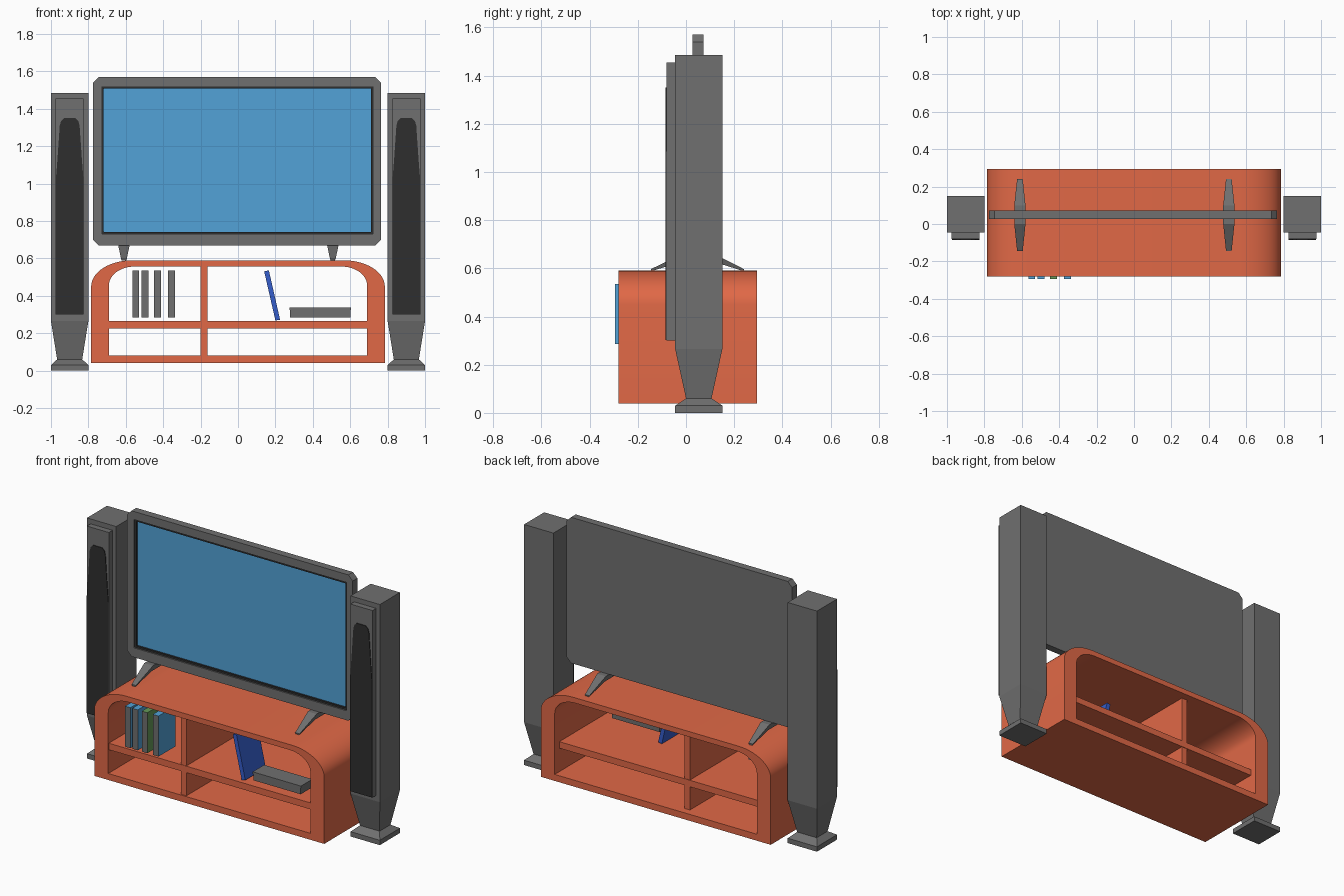
import bpy, bmesh, math

if "Cube" in bpy.data.objects:
    bpy.data.objects.remove(bpy.data.objects["Cube"])


def material(name, rgb):
    m = bpy.data.materials.new(name)
    m.diffuse_color = (*rgb, 1)
    m.use_nodes = True
    m.node_tree.nodes["Principled BSDF"].inputs["Base Color"].default_value = m.diffuse_color
    return m


ORANGE = material("orange wood", (0.75, 0.14, 0.062))
GRAY = material("gray plastic", (0.16, 0.16, 0.16))
DARK = material("dark grille", (0.028, 0.028, 0.028))
SCREEN = material("screen blue", (0.085, 0.36, 0.68))
BLUE = material("deep blue", (0.035, 0.11, 0.6))
GREEN = material("book green", (0.13, 0.32, 0.1))


def finish(name, bm, mats, smooth=False, rule=None):
    bmesh.ops.recalc_face_normals(bm, faces=bm.faces)
    bm.normal_update()
    if rule:
        for f in bm.faces:
            f.material_index = rule(f)
    me = bpy.data.meshes.new(name)
    bm.to_mesh(me)
    bm.free()
    for m in mats:
        me.materials.append(m)
    ob = bpy.data.objects.new(name, me)
    bpy.context.collection.objects.link(ob)
    if smooth:
        bpy.ops.object.select_all(action='DESELECT')
        ob.select_set(True)
        bpy.context.view_layer.objects.active = ob
        bpy.ops.object.shade_smooth_by_angle(angle=math.radians(35))
    return ob


def loft(name, sections, mats, rule=None):
    """Skin a row of closed cross-sections and cap both ends."""
    bm = bmesh.new()
    rows = [[bm.verts.new(p) for p in s] for s in sections]
    n = len(rows[0])
    for a, b in zip(rows, rows[1:]):
        for i in range(n):
            j = (i + 1) % n
            bm.faces.new((a[i], a[j], b[j], b[i]))
    bm.faces.new(rows[0])
    bm.faces.new(rows[-1])
    return finish(name, bm, mats, rule=rule)


def prism(name, pts, y0, y1, mats, rule=None):
    return loft(name, [[(x, y, z) for x, z in pts] for y in (y0, y1)], mats, rule)


def box(name, x0, x1, y0, y1, z0, z1, mats, rule=None):
    return prism(name, [(x0, z0), (x1, z0), (x1, z1), (x0, z1)], y0, y1, mats, rule)


def ring(name, outer, inner, y0, y1, mat, smooth=False):
    """Frame between two xz outlines with equal point counts."""
    bm = bmesh.new()
    rows = [[bm.verts.new((x, y, z)) for x, z in o]
            for o, y in ((outer, y0), (outer, y1), (inner, y1), (inner, y0))]
    n = len(outer)
    for k in range(4):
        a, b = rows[k], rows[(k + 1) % 4]
        for i in range(n):
            j = (i + 1) % n
            bm.faces.new((a[i], a[j], b[j], b[i]))
    return finish(name, bm, [mat], smooth)


def arch(hw, z0, z1, rx, rz, n=14):
    pts = [(-hw, z0), (hw, z0)]
    arc = [(math.cos(t * math.pi / 2 / n), math.sin(t * math.pi / 2 / n)) for t in range(n + 1)]
    pts += [(hw - rx + rx * c, z1 - rz + rz * s) for c, s in arc]
    pts += [(-(hw - rx + rx * c), z1 - rz + rz * s) for c, s in reversed(arc)]
    return pts


def chamfered(x0, x1, z0, z1, c):
    return [(x0 + c, z0), (x1 - c, z0), (x1, z0 + c), (x1, z1 - c),
            (x1 - c, z1), (x0 + c, z1), (x0, z1 - c), (x0, z0 + c)]


# Cabinet: arched shell, shelf and divider
ring("cabinet_shell", arch(0.785, 0.04, 0.59, 0.22, 0.14),
     arch(0.69, 0.08, 0.557, 0.14, 0.1), -0.28, 0.295, ORANGE, True)
box("cabinet_shelf", -0.69, 0.69, -0.275, 0.25, 0.225, 0.265, [ORANGE])
box("cabinet_divider", -0.2, -0.162, -0.272, 0.247, 0.08, 0.557, [ORANGE])

# Row of books: gray spine, coloured covers
spine = lambda f: 1 if f.normal.y < -0.5 else 0
for i, (x0, x1, m) in enumerate([(-0.565, -0.528, SCREEN), (-0.515, -0.478, SCREEN),
                                 (-0.45, -0.412, GREEN), (-0.375, -0.336, SCREEN)]):
    box(f"book_{i + 1}", x0, x1, -0.295, -0.13, 0.285, 0.535, [m, GRAY], spine)
prism("leaning_book", [(0.2, 0.268), (0.225, 0.272), (0.165, 0.536), (0.14, 0.531)],
      -0.25, -0.05, [BLUE])

# Media player box
box("player_body", 0.278, 0.602, -0.248, -0.14, 0.285, 0.325, [GRAY])
box("player_lid", 0.275, 0.605, -0.25, -0.138, 0.325, 0.337, [GRAY])

# Television: bezel, dark inner trim, screen, back
opening = chamfered(-0.73, 0.724, 0.728, 1.52, 0.003)
ring("tv_bezel", chamfered(-0.775, 0.765, 0.67, 1.57, 0.03), opening, 0.026, 0.072, GRAY)
ring("tv_trim", opening, chamfered(-0.718, 0.712, 0.74, 1.508, 0.003), 0.034, 0.056, DARK)
box("tv_screen", -0.72, 0.714, 0.046, 0.052, 0.738, 1.51, [SCREEN])
box("tv_back", -0.73, 0.724, 0.052, 0.072, 0.728, 1.52, [GRAY])

# Television feet: spindle shaped inverted V
for side, cx in (("left", -0.61), ("right", 0.507)):
    secs = []
    for y, w, zb, zt in ((-0.145, 0.015, 0.588, 0.597), (0.0, 0.03, 0.632, 0.668),
                         (0.1, 0.03, 0.632, 0.668), (0.24, 0.015, 0.588, 0.597)):
        secs.append([(cx - w * 0.7, y, zb), (cx + w * 0.7, y, zb),
                     (cx + w, y, zt), (cx - w, y, zt)])
    loft(f"tv_foot_{side}", secs, [GRAY])

# Tower speakers: tapered body, front plate, rounded grille
for side, cx in (("left", -0.9), ("right", 0.9)):
    secs = []
    for z, hx, hy in ((0, 0.1, 0.098), (0.03, 0.1, 0.098), (0.06, 0.067, 0.053),
                      (0.265, 0.1, 0.098), (1.485, 0.1, 0.098)):
        secs.append([(cx + a * hx, 0.053 + b * hy, z)
                     for a, b in ((-1, -1), (1, -1), (1, 1), (-1, 1))])
    loft(f"speaker_body_{side}", secs, [GRAY])
    box(f"speaker_plate_{side}", cx - 0.075, cx + 0.075, -0.081, -0.045, 0.3, 1.455, [GRAY])
    half = [(0.074, 0.302), (0.074, 1.02), (0.066, 1.12), (0.053, 1.31), (0.046, 1.335), (0.03, 1.35)]
    outline = [(cx + x, z) for x, z in half] + [(cx - x, z) for x, z in reversed(half)]
    prism(f"speaker_grille_{side}", outline, -0.085, -0.079, [DARK])
